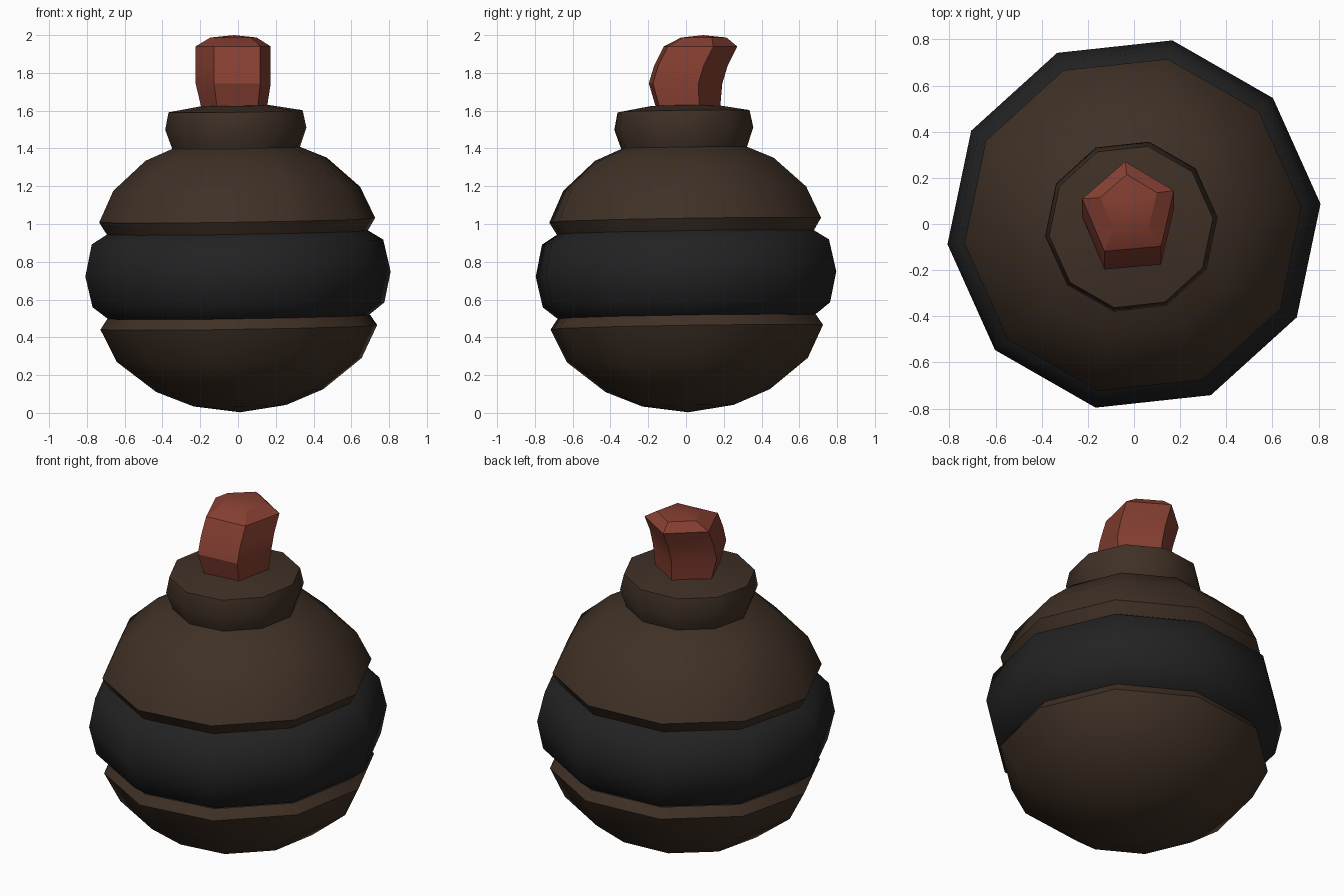
import bpy, bmesh, math
from mathutils import Matrix, Vector

cube = bpy.data.objects.get("Cube")
if cube:
    bpy.data.objects.remove(cube, do_unlink=True)


def material(name, rgb):
    mat = bpy.data.materials.new(name)
    mat.use_nodes = True
    mat.diffuse_color = (*rgb, 1)
    mat.node_tree.nodes["Principled BSDF"].inputs["Base Color"].default_value = (*rgb, 1)
    return mat


brown = material("dark brown", (0.05, 0.03, 0.019))
charcoal = material("charcoal", (0.016, 0.016, 0.016))
red = material("brick red", (0.24, 0.05, 0.032))

# The whole body leans very slightly about its middle
PIVOT = Vector((0, 0, 0.73))
LEAN = (Matrix.Translation(PIVOT) @ Matrix.Rotation(0.015, 4, 'X')
        @ Matrix.Rotation(-0.015, 4, 'Y') @ Matrix.Translation(-PIVOT))


def loft(name, rings, sides, start, mat, angle, lean=True):
    """Skin a stack of (radius, z, centre x, centre y) rings; radius 0 is a point."""
    bm = bmesh.new()
    layers = []
    for ring in rings:
        r, z, cx, cy = (*ring, 0, 0)[:4]
        count = sides if r else 1
        turns = [math.radians(start) + math.tau * i / sides for i in range(count)]
        layers.append([bm.verts.new((cx + r * math.cos(a), cy + r * math.sin(a), z))
                       for a in turns])
    for low, high in zip(layers, layers[1:]):
        for i in range(sides):
            j = (i + 1) % sides
            corners = [low[i % len(low)], low[j % len(low)],
                       high[j % len(high)], high[i % len(high)]]
            bm.faces.new(list(dict.fromkeys(corners)))
    if lean:
        bm.transform(LEAN)
    bmesh.ops.recalc_face_normals(bm, faces=bm.faces)
    mesh = bpy.data.meshes.new(name)
    bm.to_mesh(mesh)
    bm.free()
    mesh.materials.append(mat)
    obj = bpy.data.objects.new(name, mesh)
    bpy.context.collection.objects.link(obj)
    bpy.ops.object.select_all(action='DESELECT')
    obj.select_set(True)
    bpy.context.view_layer.objects.active = obj
    bpy.ops.object.shade_smooth_by_angle(angle=math.radians(angle))
    return obj


SIDES, TURN = 10, 6.2

# Round lower half, up to the groove under the band
loft("lower_shell", [(0, 0.003), (0.247, 0.038), (0.445, 0.118), (0.652, 0.28),
                     (0.737, 0.453), (0.70, 0.508)], SIDES, TURN, brown, 45)

# Bulging band round the middle
loft("middle_band", [(0.695, 0.508), (0.777, 0.572), (0.813, 0.735),
                     (0.776, 0.905), (0.695, 0.955)], SIDES, TURN, charcoal, 80)

# Domed upper half
loft("upper_shell", [(0.695, 0.955), (0.735, 1.02), (0.657, 1.187),
                     (0.483, 1.343), (0.34, 1.403)], SIDES, TURN, brown, 45)

# Neck collar with a slightly raised top
loft("neck_collar", [(0.34, 1.403), (0.376, 1.505), (0.357, 1.597),
                     (0.18, 1.627), (0, 1.63)], SIDES, TURN, brown, 45)

# Five-sided stub that bends backwards, with a shallow domed end
loft("fuse_stub", [(0, 1.6, -0.015, 0), (0.18, 1.6, -0.015, 0), (0.21, 1.745, -0.02, -0.017),
                   (0.21, 1.84, -0.02, 0.012), (0.21, 1.94, -0.02, 0.062),
                   (0.13, 1.987, -0.02, 0.085), (0, 2.0, -0.02, 0.09)],
     5, 95, red, 25, lean=False)
